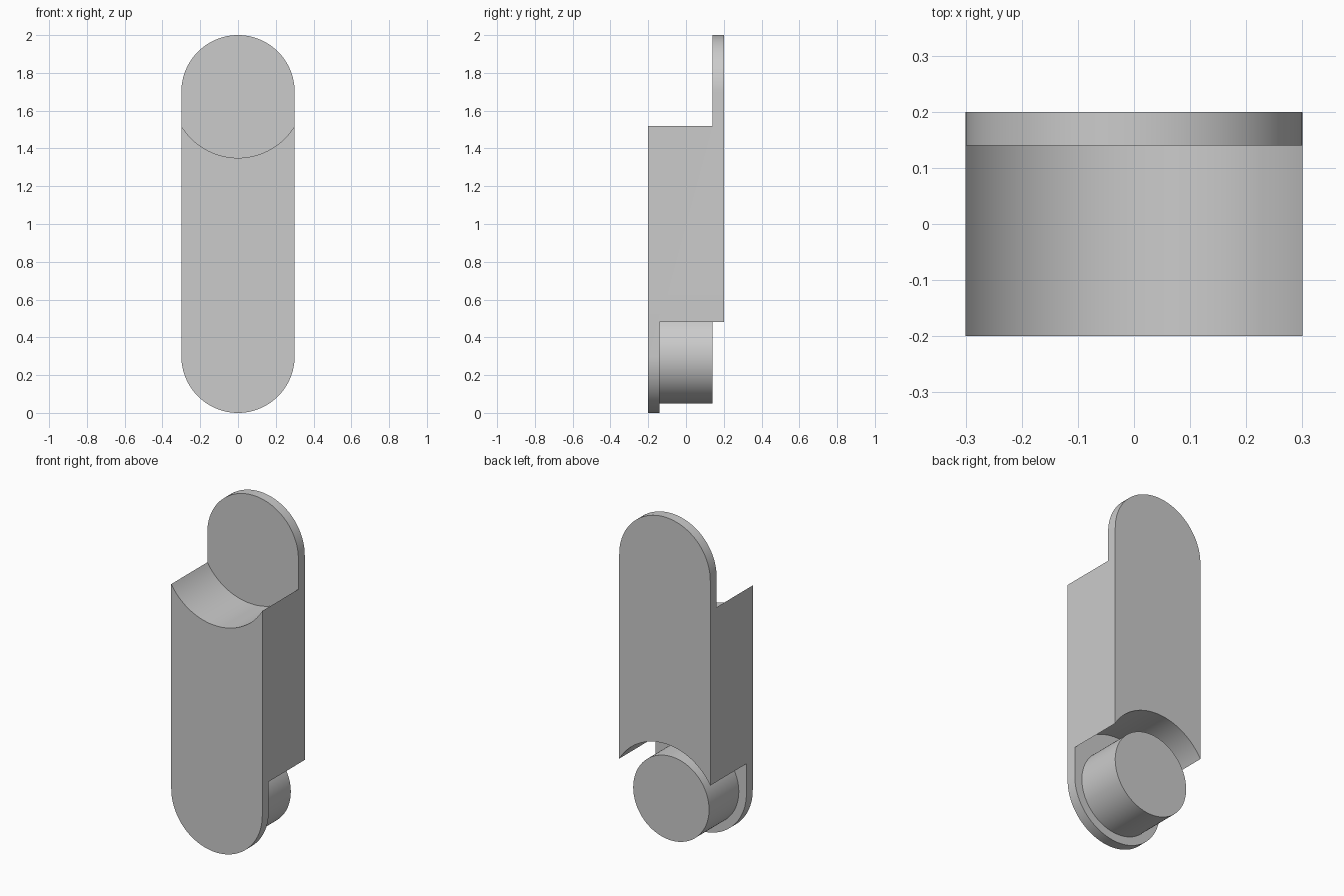
import bpy
import bmesh
from math import cos, sin, pi, radians

cube = bpy.data.objects.get("Cube")
if cube:
    bpy.data.objects.remove(cube, do_unlink=True)

LOW, HIGH = 0.3, 1.7      # heights of the two pivot centres
HALF, PLATE = 0.2, 0.14   # outer half depth, inner face of the end plates
SEGMENTS = 96

grey = bpy.data.materials.new("light grey")
grey.use_nodes = True
grey.diffuse_color = (0.6, 0.6, 0.6, 1)
grey.node_tree.nodes["Principled BSDF"].inputs["Base Color"].default_value = (0.6, 0.6, 0.6, 1)


def arc(radius, z, start, end, steps):
    angles = [start + (end - start) * i / steps for i in range(steps + 1)]
    return [(radius * cos(a), z + radius * sin(a)) for a in angles]


def prism(name, outline, front, back):
    """Extrude an x-z outline along y."""
    bm = bmesh.new()
    face = bm.faces.new([bm.verts.new((x, front, z)) for x, z in outline])
    extruded = bmesh.ops.extrude_face_region(bm, geom=[face])["geom"]
    verts = [v for v in extruded if isinstance(v, bmesh.types.BMVert)]
    bmesh.ops.translate(bm, verts=verts, vec=(0, back - front, 0))
    bmesh.ops.recalc_face_normals(bm, faces=bm.faces)
    mesh = bpy.data.meshes.new(name)
    bm.to_mesh(mesh)
    bm.free()
    mesh.materials.append(grey)
    obj = bpy.data.objects.new(name, mesh)
    bpy.context.collection.objects.link(obj)
    return obj


def disc(name, radius, z, front, back):
    return prism(name, arc(radius, z, 0, 2 * pi, SEGMENTS)[:-1], front, back)


def combine(target, tool, operation):
    bpy.context.view_layer.objects.active = target
    mod = target.modifiers.new(operation, "BOOLEAN")
    mod.operation, mod.solver, mod.object = operation, "EXACT", tool
    bpy.ops.object.modifier_apply(modifier=mod.name)
    bpy.data.objects.remove(tool, do_unlink=True)


# Link body with round ends
half = SEGMENTS // 2
body = prism("chain_link", arc(0.3, HIGH, 0, pi, half) + arc(0.3, LOW, pi, 2 * pi, half), -HALF, HALF)

# Round recesses leave a back plate on top and a front plate below
combine(body, disc("top_recess", 0.35, HIGH, -0.3, PLATE), "DIFFERENCE")
combine(body, disc("bottom_recess", 0.35, LOW, -PLATE, 0.3), "DIFFERENCE")

# Pivot pin on the front plate
combine(body, disc("pivot_pin", 0.25, LOW, -0.17, PLATE), "UNION")

bpy.ops.object.select_all(action="DESELECT")
body.select_set(True)
bpy.context.view_layer.objects.active = body
bpy.ops.object.shade_smooth_by_angle(angle=radians(30))
